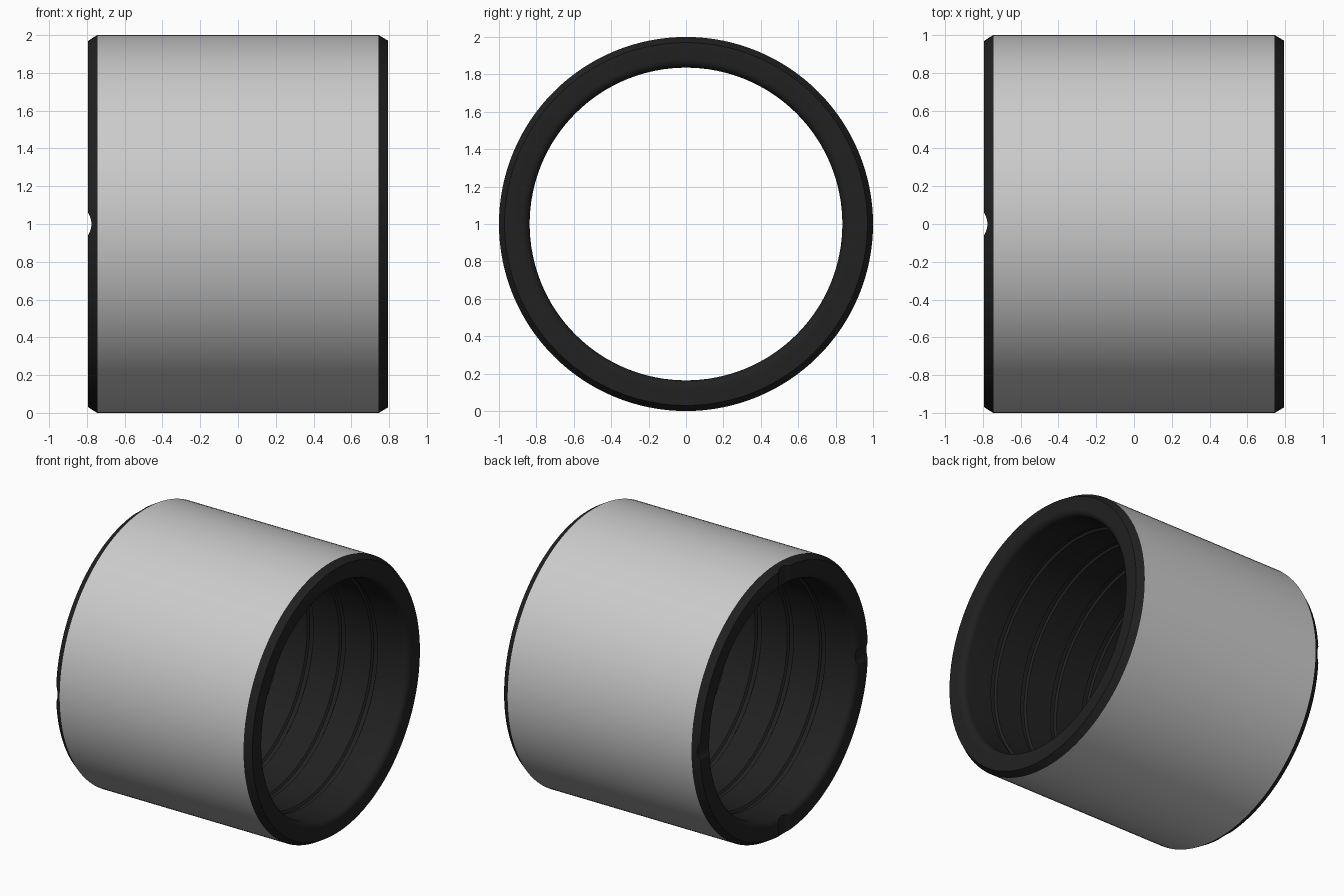
import bpy, bmesh, math

if "Cube" in bpy.data.objects:
    bpy.data.objects.remove(bpy.data.objects["Cube"])

SEGS = 128
HALF, BORE, R = 0.795, 0.836, 1.0


def lathe_x(name, profile):
    """Closed (x, radius) profile revolved about the x axis, centred at z = 1."""
    bm = bmesh.new()
    rings = []
    for i in range(SEGS):
        a = 2 * math.pi * i / SEGS
        rings.append([bm.verts.new((x, r * math.cos(a), 1 + r * math.sin(a))) for x, r in profile])
    n = len(profile)
    for i in range(SEGS):
        p, q = rings[i], rings[(i + 1) % SEGS]
        for j in range(n):
            k = (j + 1) % n
            bm.faces.new((p[j], p[k], q[k], q[j]))
    bmesh.ops.recalc_face_normals(bm, faces=bm.faces)
    mesh = bpy.data.meshes.new(name)
    bm.to_mesh(mesh)
    bm.free()
    obj = bpy.data.objects.new(name, mesh)
    bpy.context.collection.objects.link(obj)
    return obj


def material(name, rgb):
    m = bpy.data.materials.new(name)
    m.diffuse_color = (*rgb, 1)
    m.use_nodes = True
    m.node_tree.nodes["Principled BSDF"].inputs["Base Color"].default_value = m.diffuse_color
    return m


# Right end: outer chamfer, flat rim, rounded inner lip
F = 0.045
end = [(0.745, R), (HALF, 0.97)]
end += [(HALF - F + F * math.cos(t), BORE + F - F * math.sin(t))
        for t in [math.pi / 2 * i / 6 for i in range(7)]]

# Bore with shallow ring grooves, from right to left
bore = []
for c in (0.52, 0.26, 0.0, -0.26, -0.52):
    bore += [(c + 0.025, BORE), (c + 0.015, BORE + 0.015),
             (c - 0.015, BORE + 0.015), (c - 0.025, BORE)]

# Left end mirrors the right end
bushing = lathe_x("bushing", end + bore + [(-x, r) for x, r in reversed(end)])
bushing.data.materials.append(material("plain_grey", (0.8, 0.8, 0.8)))
bushing.data.materials.append(material("black", (0.015, 0.015, 0.015)))
for p in bushing.data.polygons:
    r = math.hypot(p.center.y, p.center.z - 1)
    p.material_index = 0 if r > 0.99 else 1

# Four shallow rounded notches across the left rim
NR = 0.11
for i, rot in enumerate([(math.pi / 2, 0, 0), (0, 0, 0)]):
    bpy.ops.mesh.primitive_cylinder_add(vertices=48, radius=NR, depth=2.4,
                                        location=(-HALF - NR + 0.019, 0, 1), rotation=rot)
    cutter = bpy.context.object
    cutter.name = "notch_cutter"
    cutter.hide_render = True
    cutter.data.materials.append(bushing.data.materials[1])
    bpy.context.view_layer.objects.active = bushing
    mod = bushing.modifiers.new("notch", 'BOOLEAN')
    mod.operation = 'DIFFERENCE'
    mod.solver = 'EXACT'
    mod.material_mode = 'TRANSFER'
    mod.object = cutter
    bpy.ops.object.modifier_apply(modifier=mod.name)
    bpy.data.objects.remove(cutter)

# Smooth shading with crisp chamfers
bpy.ops.object.select_all(action='DESELECT')
bushing.select_set(True)
bpy.context.view_layer.objects.active = bushing
bpy.ops.object.shade_smooth_by_angle(angle=math.radians(25))
